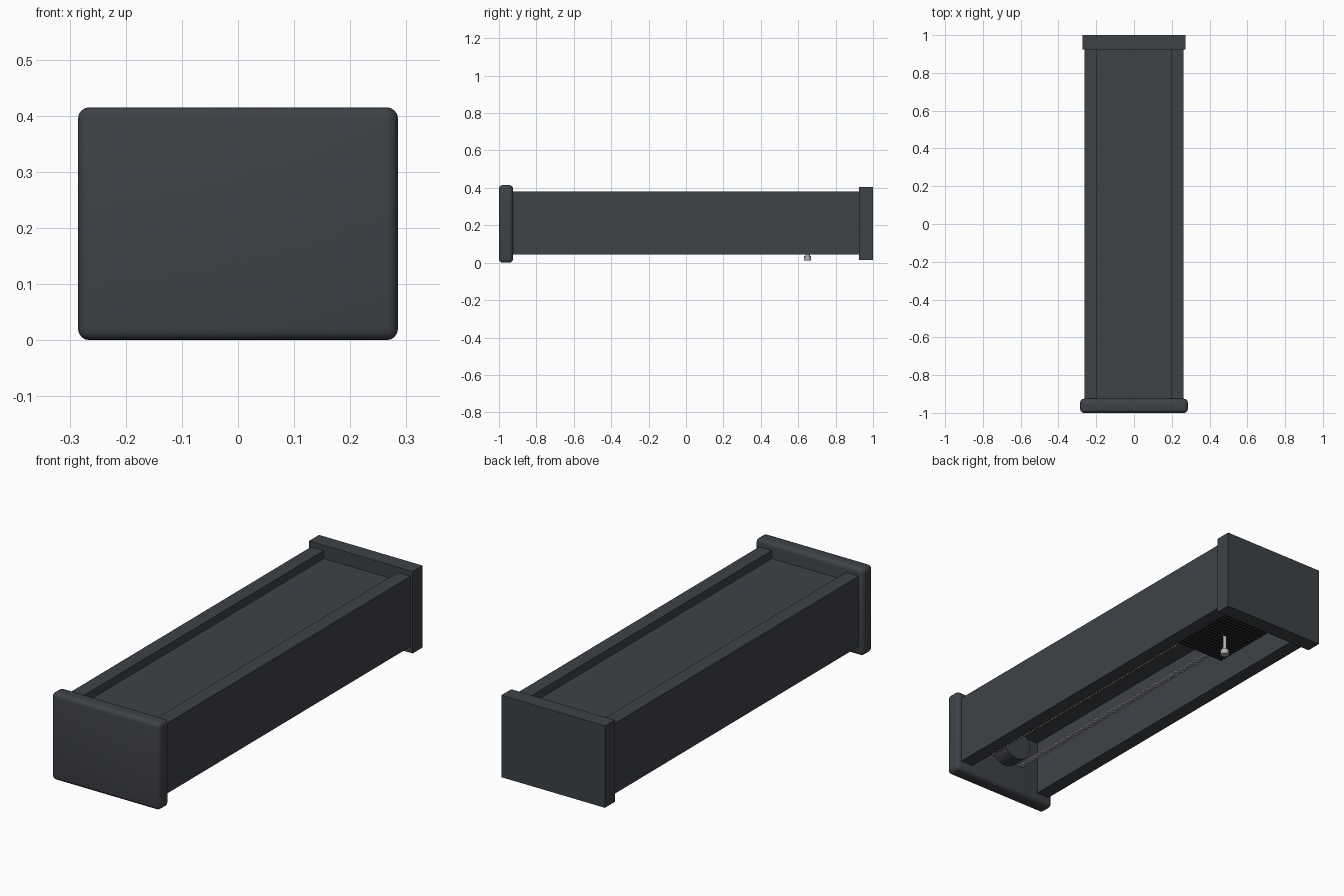
import bpy
import math

cube = bpy.data.objects.get("Cube")
if cube:
    bpy.data.objects.remove(cube, do_unlink=True)


def material(name, rgb):
    m = bpy.data.materials.new(name)
    m.use_nodes = True
    m.diffuse_color = (*rgb, 1)
    m.node_tree.nodes["Principled BSDF"].inputs["Base Color"].default_value = (*rgb, 1)
    return m


SLATE = material("dark slate", (0.048, 0.054, 0.062))
BLACK = material("near black", (0.015, 0.016, 0.018))
STEEL = material("light steel", (0.45, 0.45, 0.45))


def box(name, lo, hi, mat, bevel=0):
    bpy.ops.mesh.primitive_cube_add(size=1, location=[(a + b) / 2 for a, b in zip(lo, hi)])
    ob = bpy.context.object
    ob.name = name
    ob.scale = [b - a for a, b in zip(lo, hi)]
    bpy.ops.object.transform_apply(location=False, rotation=False, scale=True)
    ob.data.materials.append(mat)
    if bevel:
        mod = ob.modifiers.new("rounded edges", "BEVEL")
        mod.width = bevel
        mod.segments = 4
        bpy.ops.object.modifier_apply(modifier=mod.name)
        bpy.ops.object.shade_smooth_by_angle()
    return ob


def rod(name, centre, radius, length, axis, mat, sides=24):
    turn = (math.pi / 2, 0, 0) if axis == "y" else (0, 0, 0)
    bpy.ops.mesh.primitive_cylinder_add(vertices=sides, radius=radius, depth=length,
                                        location=centre, rotation=turn)
    ob = bpy.context.object
    ob.name = name
    ob.data.materials.append(mat)
    bpy.ops.object.shade_smooth_by_angle()
    return ob


def repeat(ob, count, step):
    mod = ob.modifiers.new("repeat", "ARRAY")
    mod.count = count
    mod.use_relative_offset = False
    mod.use_constant_offset = True
    mod.constant_offset_displace = (0, step, 0)


# End caps: the front one is larger and rounded
box("front_cap", (-0.285, -1, 0), (0.285, -0.925, 0.415), SLATE, 0.02)
box("back_cap", (-0.273, 0.925, 0.015), (0.273, 1, 0.405), SLATE)

# Side walls and the recessed top panel between them
for side, name in ((-1, "right"), (1, "left")):
    xs = sorted((side * 0.195, side * 0.262))
    box(name + "_wall", (xs[0], -0.93, 0.045), (xs[1], 0.93, 0.38), SLATE)
box("top_panel", (-0.195, -0.93, 0.31), (0.195, 0.93, 0.342), SLATE)

# Toothed guide rails inside the open underside
for side, name in ((-1, "right"), (1, "left")):
    x = side * 0.09
    box(name + "_guide_rail", (x - 0.006, -0.925, 0.145), (x + 0.006, 0.5, 0.157), STEEL)
    tooth = box(name + "_rail_teeth", (x - 0.014, -0.92, 0.142), (x + 0.014, -0.91, 0.15), STEEL)
    repeat(tooth, 71, 0.02)

# Round drive unit on the inside of the front cap
rod("drive_drum", (0, -0.885, 0.2), 0.08, 0.09, "y", SLATE, 32)

# Ribbed carriage with a pin hanging from its centre
box("carriage", (-0.132, 0.47, 0.115), (0.132, 0.83, 0.22), BLACK)
rib = box("carriage_ribs", (-0.132, 0.47, 0.107), (0.132, 0.48, 0.115), BLACK)
repeat(rib, 18, 0.0206)
rod("pin_shaft", (0, 0.65, 0.075), 0.009, 0.09, "z", STEEL)
rod("pin_collar", (0, 0.65, 0.038), 0.012, 0.012, "z", STEEL)
rod("pin_tip", (0, 0.65, 0.023), 0.019, 0.024, "z", STEEL)
